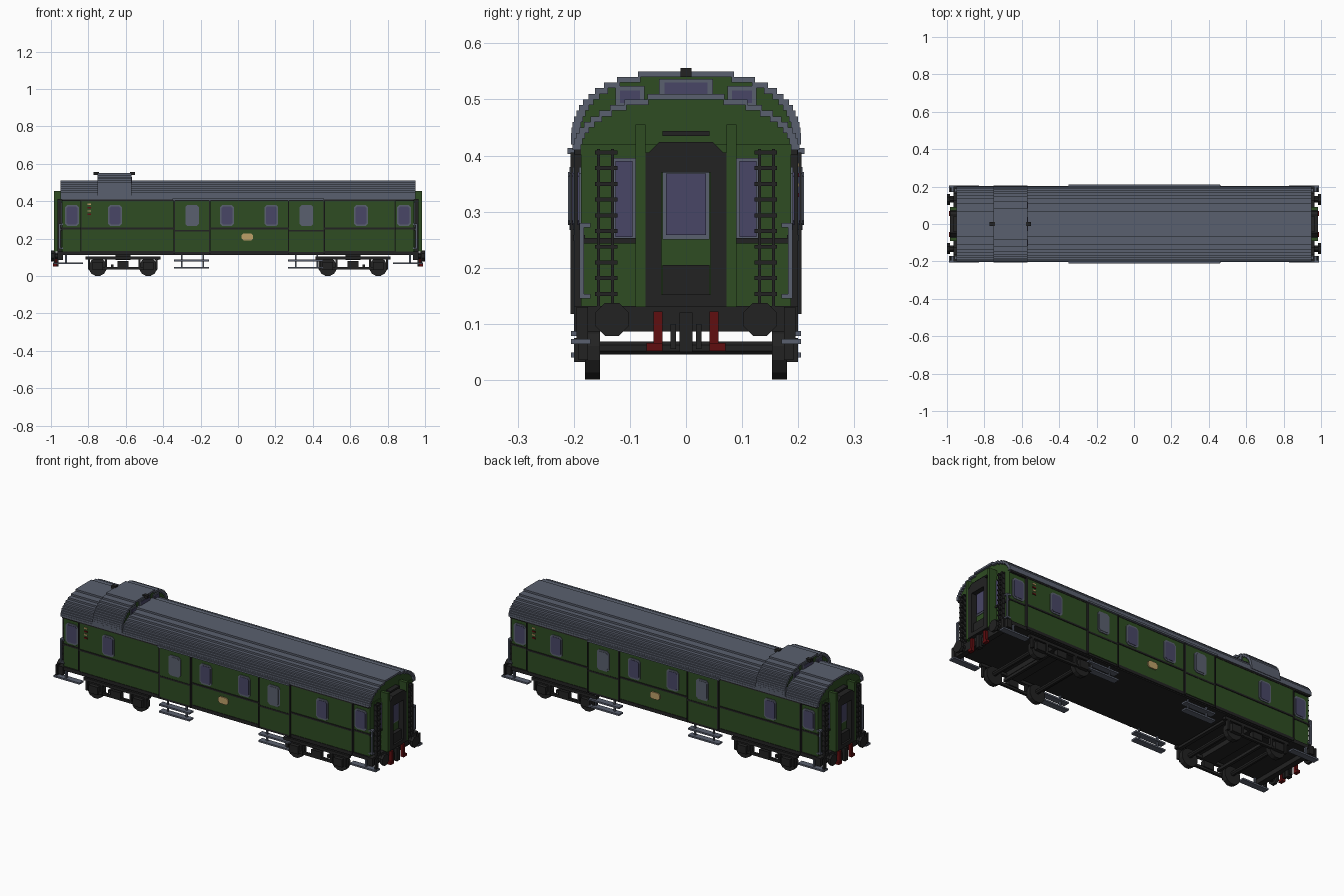
import bpy
import bmesh
from math import cos, sin, pi

cube = bpy.data.objects.get("Cube")
if cube:
    bpy.data.objects.remove(cube, do_unlink=True)


def material(name, *rgb):
    linear = [((c / 255 + .055) / 1.055) ** 2.4 for c in rgb] + [1]
    mat = bpy.data.materials.new(name)
    mat.use_nodes = True
    mat.diffuse_color = linear
    mat.node_tree.nodes["Principled BSDF"].inputs["Base Color"].default_value = linear
    return mat


green = material("dark green", 46, 76, 34)
grey = material("slate grey", 90, 96, 110)
black = material("soft black", 34, 34, 34)
glass = material("violet glass", 72, 70, 102)
red = material("deep red", 96, 14, 16)
tan = material("tan", 190, 160, 105)

# Sign pairs for the copies of a part
ONE = [(1, 1)]
SIDES = [(1, 1), (1, -1)]
ENDS = [(1, 1), (-1, 1)]
BOTH = SIDES + [(-1, 1), (-1, -1)]
TURNED = [(-1, -1), (1, 1)]


def prism(name, mat, outline, axis, span, copies):
    """Extrude an outline along x or y, with mirrored copies in one object."""
    bm = bmesh.new()
    for sx, sy in copies:
        rings = []
        for s in span:
            ring = []
            for a, z in outline:
                x, y = (s, a) if axis == "x" else (a, s)
                ring.append(bm.verts.new((x * sx, y * sy, z)))
            rings.append(ring)
        near, far = rings
        bm.faces.new(near)
        bm.faces.new(far[::-1])
        for i in range(len(near)):
            bm.faces.new((near[i - 1], near[i], far[i], far[i - 1]))
    bmesh.ops.recalc_face_normals(bm, faces=bm.faces)
    mesh = bpy.data.meshes.new(name)
    bm.to_mesh(mesh)
    bm.free()
    mesh.materials.append(mat)
    obj = bpy.data.objects.new(name, mesh)
    bpy.context.collection.objects.link(obj)
    return obj


def box(name, mat, x, y, z, copies=BOTH):
    a, b = y
    low, high = z
    prism(name, mat, [(a, low), (b, low), (b, high), (a, high)], "x", x, copies)


def disc(name, mat, centre, height, radius, axis, span, copies, sides=12):
    turn = [2 * pi * (i + .5) / sides for i in range(sides)]
    ring = [(centre + radius * cos(t), height + radius * sin(t)) for t in turn]
    prism(name, mat, ring, axis, span, copies)


def half_arch(width, base, top, power, step=.01):
    """Right half of a stepped arch, from the eaves to the crown."""
    points = []
    rows = round((top - base) / step)
    for i in range(rows):
        rise = (i + .4) / rows
        w = width * (1 - rise ** power) ** (1 / power)
        points += [(w, base + i * step), (w, base + (i + 1) * step)]
    return points


def mirrored(points):
    return points + [(-y, z) for y, z in reversed(points)]


def vault(name, mat, outer, inner, span):
    """Hollow stepped roof between two arches."""
    prism(name, mat, mirrored(outer) + mirrored(inner)[::-1], "x", span, ONE)


def chamfered(centre, half, low, high, cut):
    a, b = centre - half, centre + half
    return [(a, low + cut), (a + cut, low), (b - cut, low), (b, low + cut),
            (b, high - cut), (b - cut, high), (a + cut, high), (a, high - cut)]


def window(name, centre, face, pane=glass, half=.037):
    prism(name + "_frame", grey, chamfered(centre, half, .267, .38, .012),
          "y", (face - .01, face + .004), SIDES)
    prism(name + "_pane", pane, chamfered(centre, half - .008, .276, .371, .008),
          "y", (face, face + .006), SIDES)


# Body, narrower at both ends
WALL = .197
END_WALL = .187
box("body_side", green, (-.84, .84), (-WALL, WALL), (.13, .42), ONE)
box("body_end", green, (.83, .942), (-END_WALL, END_WALL), (.13, .42), ENDS)
box("floor", black, (-.95, .95), (-.195, .195), (.112, .132), ONE)
box("sill", black, (-.84, .84), (.19, WALL + .003), (.118, .134), SIDES)
box("waist_rail", black, (-.84, .84), (.19, WALL + .004), (.249, .258), SIDES)
box("end_waist_rail", black, (.84, .945), (.18, END_WALL + .003), (.249, .258))
box("eaves_line", black, (-.94, .94), (.18, WALL + .002), (.402, .412), SIDES)
box("body_corner_seam", black, (.836, .842), (.18, WALL + .003), (.13, .41))

# Roof and the raised lookout on top of it
inside = half_arch(.187, .41, .5, 2)
vault("roof", grey, half_arch(.202, .41, .51, 2), inside, (-.95, .95))
prism("gable", green, mirrored(half_arch(.19, .41, .5, 2)), "x", (-.938, .938), ONE)
lookout_inside = half_arch(.19, .42, .54, 2.5)
vault("lookout_roof", grey, half_arch(.205, .42, .55, 2.5), lookout_inside, (-.75, -.57))
prism("lookout_wall", green, mirrored(lookout_inside), "x", (-.744, -.576), ONE)
for place, x in (("front", -.576), ("rear", -.75)):
    span = (x, x + .006)
    box("lookout_frame_" + place, grey, span, (-.048, .048), (.498, .536), ONE)
    box("lookout_side_frame_" + place, grey, span, (.074, .126), (.486, .524), SIDES)
    pane = (x - .002, x + .008)
    box("lookout_pane_" + place, glass, pane, (-.038, .038), (.506, .53), ONE)
    box("lookout_side_pane_" + place, glass, pane, (.082, .118), (.494, .516), SIDES)
for place, x in (("front", -.578), ("rear", -.772)):
    box("lookout_lamp_" + place, black, (x, x + .028), (-.01, .01), (.54, .556), ONE)

# Side windows and sliding doors
MIDDLE = .06
for side in (-1, 1):
    label = "left" if side > 0 else "right"
    door = MIDDLE + side * .305
    box("sliding_door_" + label, green, (door - .095, door + .095),
        (.19, WALL + .007), (.128, .4), SIDES)
    box("door_rail_" + label, black, (door - .095, door + .095),
        (.19, WALL + .009), (.238, .247), SIDES)
    for edge in (-.095, .095):
        box("door_edge_" + label, black, (door + edge - .004, door + edge + .004),
            (.19, WALL + .009), (.118, .405), SIDES)
    window("door_window_" + label, door, WALL + .007, grey)
    window("middle_window_" + label, MIDDLE + side * .118, WALL)
    window("outer_window_" + label, side * .657, WALL)
    window("end_window_" + label, side * .887, END_WALL)

    # Hanging steps under the doors
    for z in (.04, .078):
        box("door_step_" + label, grey, (door - .097, door + .09),
            (.17, .205), (z, z + .009), SIDES)
    for x in (door - .06, door + .055):
        box("step_hanger_" + label, grey, (x, x + .008), (.18, .188), (.04, .115), SIDES)
box("door_track", grey, (-.35, .46), (.19, .211), (.403, .413), SIDES)

# Painted crest and small marks
prism("crest", tan, chamfered(.05, .03, .19, .228, .01), "y", (WALL - .003, WALL + .006), SIDES)
for i, mat in enumerate((tan, red, tan, red)):
    z = .38 - i * .018
    box("side_mark", mat, (.785, .805), (WALL - .003, WALL + .004), (z, z + .007), TURNED)

# End walls: gangway, windows, ladders and handrails
box("gangway_post", black, (.935, .985), (.044, .072), (.13, .405), BOTH)
prism("gangway_top", black, chamfered(0, .066, .37, .424, .018), "x", (.935, .985), ENDS)
box("gangway_step", black, (.935, .985), (-.06, .06), (.13, .152), ENDS)
box("gangway_plate", black, (.935, .975), (-.042, .042), (.15, .205), ENDS)
box("gangway_lamp", black, (.935, .965), (-.042, .042), (.435, .444), ENDS)
box("end_door", green, (.935, .955), (-.046, .046), (.15, .39), ENDS)
box("end_door_frame", grey, (.95, .958), (-.042, .042), (.25, .376), ENDS)
box("end_door_pane", glass, (.95, .961), (-.036, .036), (.258, .368), ENDS)
box("end_pillar", green, (.935, .984), (.072, .09), (.13, .455))
box("end_side_frame", grey, (.935, .946), (.09, .13), (.248, .396))
box("end_side_pane", glass, (.935, .949), (.095, .126), (.255, .39))
box("end_rail", black, (.935, .95), (.09, .188), (.243, .253))
for y in (.128, .153):
    box("ladder_post", black, (.945, .965), (y, y + .006), (.13, .412))
for i in range(10):
    z = .15 + i * .028
    box("ladder_rung", black, (.95, .965), (.122, .162), (z, z + .007))
box("handrail", grey, (.95, .96), (.182, .19), (.145, .28))
for z in (.145, .272):
    box("handrail_bracket", grey, (.935, .96), (.17, .19), (z, z + .008))

# Buffer beams, buffers, hoses and coupling
box("buffer_beam", black, (.935, .965), (-.2, .2), (.086, .132), ENDS)
disc("buffer_shank", black, .132, .108, .018, "x", (.96, .99), BOTH, 8)
disc("buffer_head", black, .132, .108, .032, "x", (.985, 1), BOTH, 8)
box("hose", red, (.968, .985), (.042, .058), (.055, .122))
box("hose_end", red, (.968, .988), (.042, .07), (.052, .066))
box("coupling", black, (.96, .985), (-.012, .012), (.05, .12), ENDS)
box("coupling_pin", black, (.96, .975), (.018, .028), (.055, .1))
box("corner_step", grey, (.83, .99), (.17, .205), (.064, .073))
box("corner_step_hanger", grey, (.915, .925), (.185, .195), (.068, .115))
box("corner_step_post", black, (.975, .985), (.175, .195), (.068, .13))

# Bogies
BOGIE = .615
box("bogie_beam", black, (BOGIE - .2, BOGIE + .2), (.172, .192), (.088, .104))
box("bogie_lower_beam", black, (BOGIE - .11, BOGIE + .11), (.176, .19), (.034, .048))
box("bogie_bolster", black, (BOGIE - .04, BOGIE + .04), (-.18, .18), (.086, .115), ENDS)
box("bogie_spring", black, (BOGIE - .03, BOGIE + .03), (.17, .195), (.045, .08))
for offset in (-.135, .135):
    x = BOGIE + offset
    disc("wheel", black, x, .048, .049, "y", (.153, .18), BOTH)
    disc("axle", black, x, .057, .013, "y", (-.16, .16), ENDS, 8)
    box("axle_box", black, (x - .028, x + .028), (.175, .2), (.032, .075))
    for side in (-.05, .04):
        box("bogie_strut", black, (x + side, x + side + .012), (.175, .192), (.036, .095))
box("bogie_crossbar", black, (BOGIE - .19, BOGIE - .17), (-.18, .18), (.086, .1), ENDS)
box("brake_bar", black, (BOGIE + .05, BOGIE + .065), (-.17, .17), (.046, .062), ENDS)
